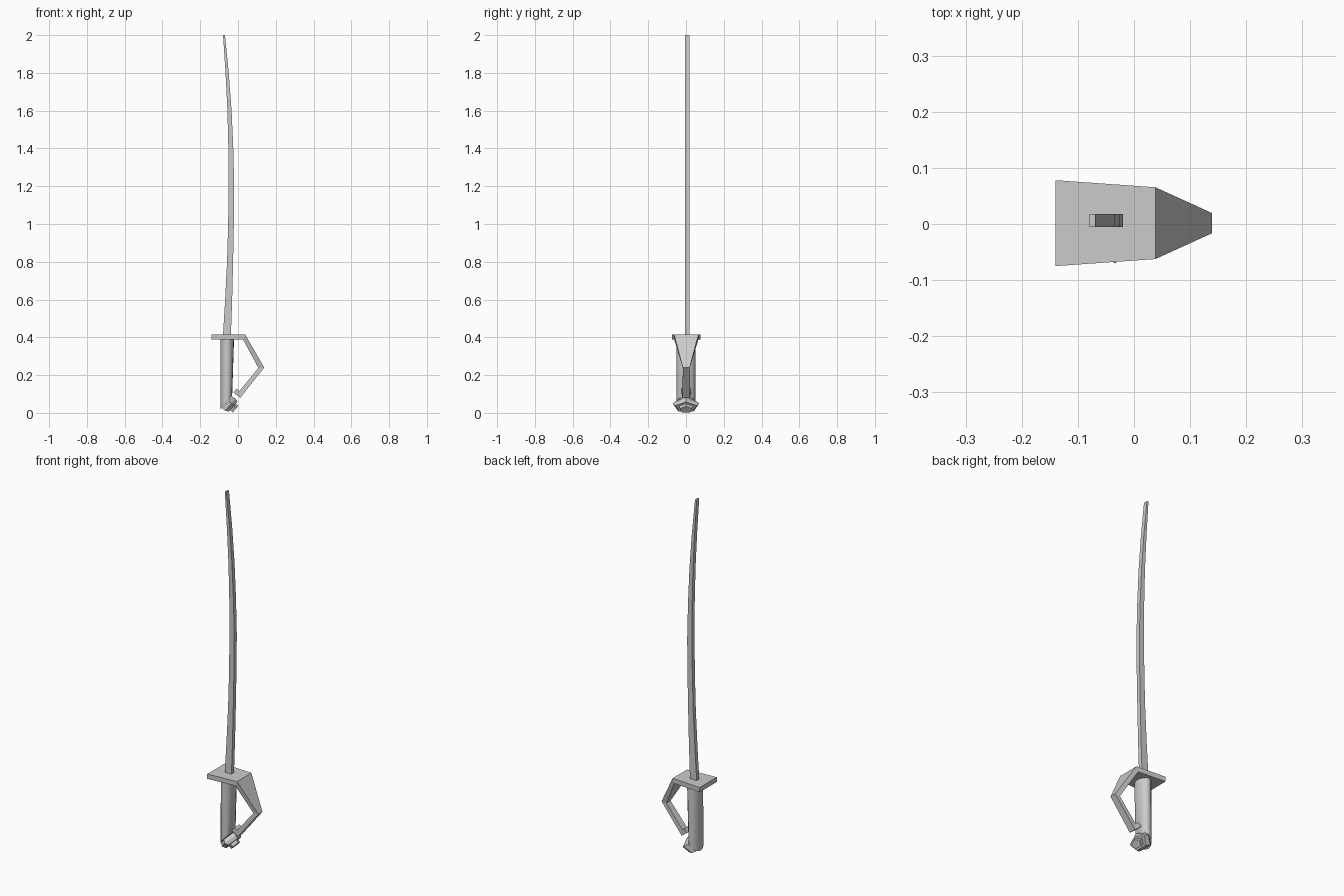
import bpy, bmesh, math
from mathutils import Vector

if "Cube" in bpy.data.objects:
    bpy.data.objects.remove(bpy.data.objects["Cube"])


def loft(name, rings):
    """Skin a list of equal-length point rings and cap both ends."""
    bm = bmesh.new()
    loops = [[bm.verts.new(p) for p in ring] for ring in rings]
    for a, b in zip(loops, loops[1:]):
        n = len(a)
        for i in range(n):
            j = (i + 1) % n
            bm.faces.new((a[i], a[j], b[j], b[i]))
    bm.faces.new(loops[0])
    bm.faces.new(loops[-1])
    bmesh.ops.recalc_face_normals(bm, faces=bm.faces)
    mesh = bpy.data.meshes.new(name)
    bm.to_mesh(mesh)
    bm.free()
    obj = bpy.data.objects.new(name, mesh)
    bpy.context.collection.objects.link(obj)
    return obj


def bar_ring(outer, inner, half, yc):
    """Four-cornered section spanning two x-z points."""
    (ox, oz), (ix, iz) = outer, inner
    return [(ox, yc - half, oz), (ox, yc + half, oz),
            (ix, yc + half, iz), (ix, yc - half, iz)]


# Curved blade: z, back edge x, cutting edge x
blade = [(0.40, -0.080, -0.038), (0.60, -0.068, -0.031), (0.80, -0.058, -0.026),
         (1.00, -0.052, -0.022), (1.20, -0.050, -0.020), (1.40, -0.051, -0.025),
         (1.60, -0.056, -0.034), (1.80, -0.066, -0.049), (2.00, -0.079, -0.069)]
loft("blade", [bar_ring((xb, z), (xf, z), 0.0115, 0.0065) for z, xb, xf in blade])

# Hand guard: plate, knuckle bow and hooked end in one bent strip
guard = [((-0.140, 0.415), (-0.140, 0.388), 0.0765),
         ((0.038, 0.415), (0.027, 0.388), 0.064),
         ((0.139, 0.240), (0.108, 0.238), 0.018),
         ((0.012, 0.080), (0.008, 0.116), 0.020),
         ((-0.024, 0.108), (-0.008, 0.128), 0.025)]
loft("hand_guard", [bar_ring(o, i, h, 0.0015) for o, i, h in guard])

# Oval grip with a slanted lower end
SIDES = 16
top, bottom = [], []
for k in range(SIDES):
    a = math.tau * k / SIDES
    y = 0.05 * math.sin(a)
    top.append((-0.057 + 0.036 * math.cos(a), y, 0.39))
    x = -0.062 + 0.031 * math.cos(a)
    bottom.append((x, y, 0.018 + (x + 0.093) * 1.15))
grip = loft("grip", [bottom, top])
bpy.context.view_layer.objects.active = grip
grip.select_set(True)
bpy.ops.object.shade_smooth_by_angle(angle=math.radians(40))

# Five-sided pommel tilted forward: centre x, z, in-plane radius, y radius
u = Vector((-0.65, 0, -0.76))


def pentagon(cx, cz, ru, rv):
    angles = [math.radians(36 + 72 * k) for k in range(5)]
    return [Vector((cx, 0, cz)) + u * (ru * math.cos(a)) + Vector((0, rv * math.sin(a), 0))
            for a in angles]


pommel = [(-0.060, 0.051, 0.046, 0.056), (-0.043, 0.040, 0.046, 0.074),
          (-0.028, 0.030, 0.038, 0.060), (-0.028, 0.030, 0.025, 0.038),
          (-0.015, 0.017, 0.025, 0.034)]
loft("pommel", [pentagon(*p) for p in pommel])
